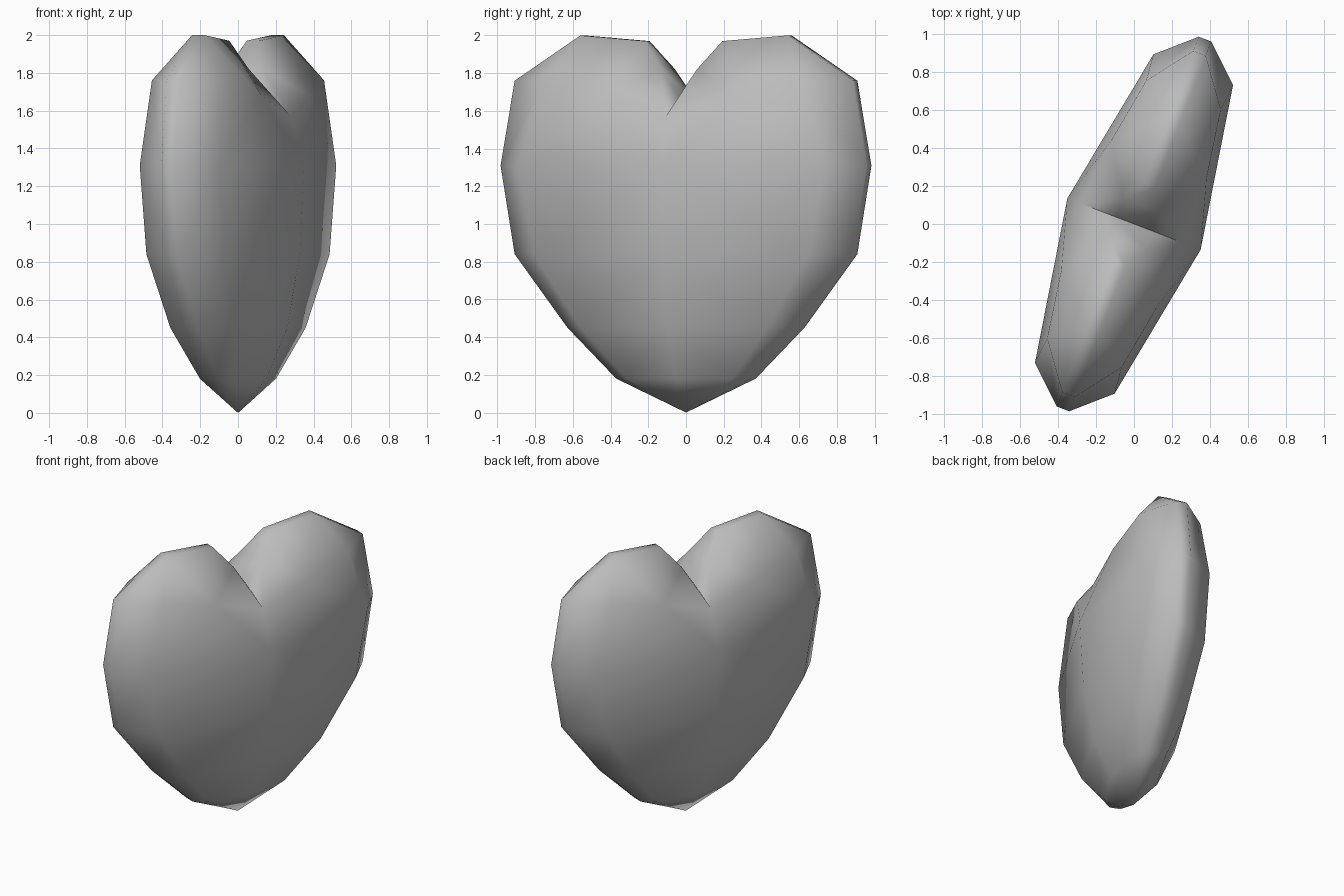
import bpy, bmesh, math
from mathutils import Matrix, Vector

cube = bpy.data.objects.get("Cube")
if cube:
    bpy.data.objects.remove(cube, do_unlink=True)

# One quarter of the heart: (across, depth, height)
TIP = (0, 0, 0)
RIM = [(.383, .035, .18), (.66, .035, .45), (.96, .035, .84), (1.04, .035, 1.31),
       (.96, .035, 1.76), (.587, .035, 2.0), (.22, .035, 1.97),
       (.10, .10, 1.82), (0, .10, 1.67)]
RING = [(.30, .10, .18), (.53, .18, .45), (.78, .22, .84), (.868, .224, 1.31), (.725, .21, 1.76)]
CENTRE = [(0, .16, .18), (0, .28, .45), (0, .35, .84), (0, .375, 1.31)]
LOBE = (.36, .27, 1.68)      # inner swell of a lobe
NOTCH = (0, .30, 1.57)       # where the cleft meets the broad face

faces = [(TIP, RIM[0], RING[0]), (TIP, RING[0], CENTRE[0])]
# Stacked rows of the broad face
for i in range(4):
    faces.append((RIM[i], RIM[i + 1], RING[i + 1], RING[i]))
    if i < 3:
        faces.append((RING[i], RING[i + 1], CENTRE[i + 1], CENTRE[i]))
# Rounded lobe and cleft wall
faces += [(RING[3], RING[4], LOBE, CENTRE[3]), (CENTRE[3], LOBE, NOTCH),
          (RIM[4], RIM[5], RING[4]), (RING[4], RIM[5], LOBE),
          (RIM[5], RIM[6], LOBE), (RIM[6], RIM[7], LOBE),
          (RIM[7], NOTCH, LOBE), (RIM[7], RIM[8], NOTCH)]


def flip(p):
    return (p[0], -p[1], p[2])


bm = bmesh.new()


def add(points, side):
    bm.faces.new([bm.verts.new((side * p[0], p[1], p[2])) for p in points])


for side in (1, -1):
    for f in faces:
        add(f, side)
        add([flip(p) for p in f], side)
    # Narrow edge band joining the two broad faces
    add((TIP, RIM[0], flip(RIM[0])), side)
    for a, b in zip(RIM, RIM[1:]):
        add((a, b, flip(b), flip(a)), side)

bmesh.ops.remove_doubles(bm, verts=bm.verts, dist=1e-4)

# Turn the heart so its width runs mostly along y
a = math.radians(21)
across, depth = Vector((math.sin(a), math.cos(a), 0)), Vector((math.cos(a), -math.sin(a), 0))
for v in bm.verts:
    v.co = across * v.co.x + depth * v.co.y + Vector((0, 0, v.co.z))
bmesh.ops.recalc_face_normals(bm, faces=bm.faces)

mesh = bpy.data.meshes.new("heart")
bm.to_mesh(mesh)
bm.free()
heart = bpy.data.objects.new("heart", mesh)
bpy.context.collection.objects.link(heart)

# Plain grey
grey = bpy.data.materials.new("grey")
grey.use_nodes = True
color = (.5, .5, .5, 1)
grey.diffuse_color = color
grey.node_tree.nodes["Principled BSDF"].inputs["Base Color"].default_value = color
mesh.materials.append(grey)

bpy.context.view_layer.objects.active = heart
heart.select_set(True)
bpy.ops.object.shade_smooth_by_angle(angle=math.radians(70))
